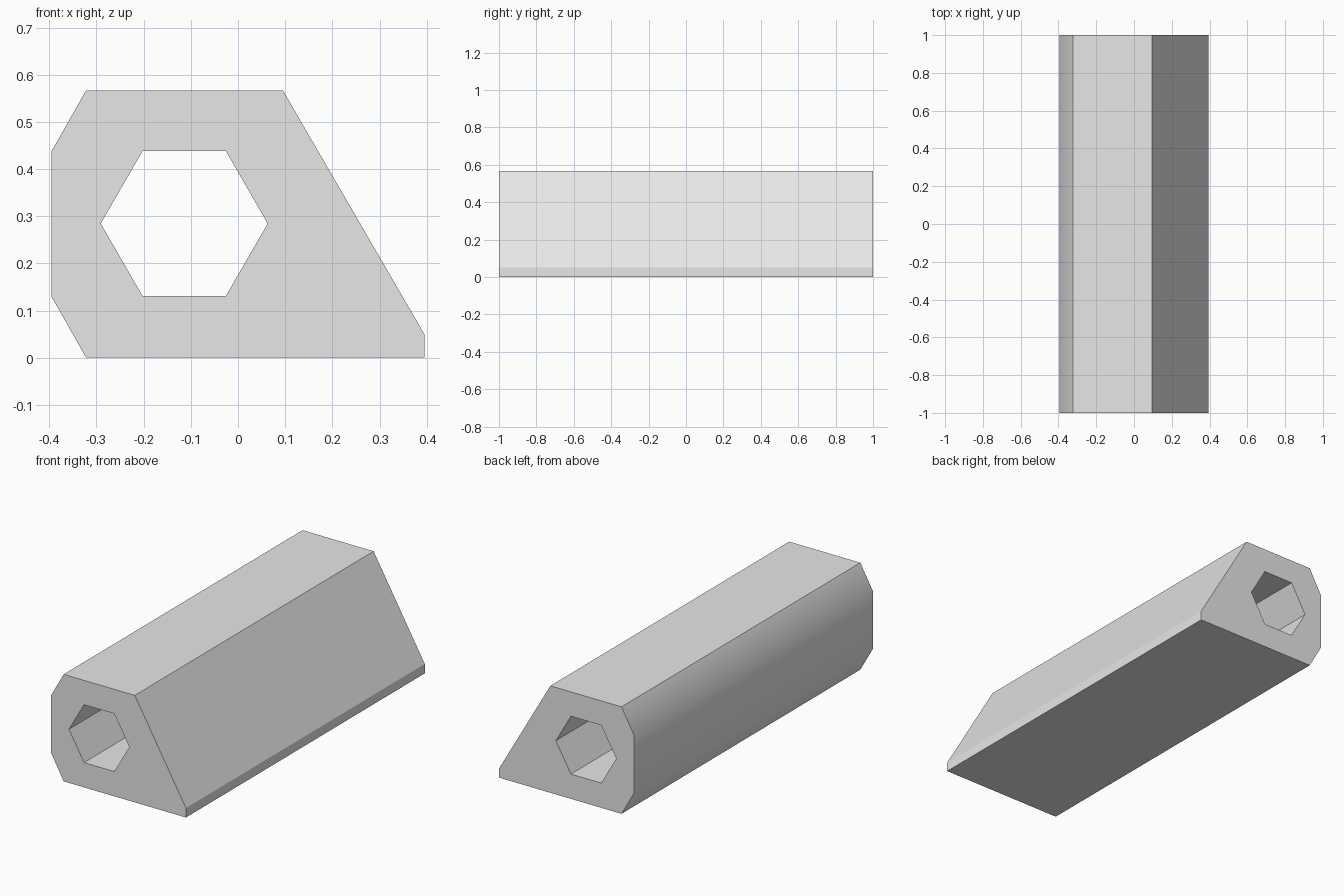
import bpy, bmesh
from math import cos, sin, pi, radians
from mathutils import Vector

cube = bpy.data.objects.get("Cube")
if cube:
    bpy.data.objects.remove(cube, do_unlink=True)

# Single light grey material
grey = bpy.data.materials.new("light grey")
grey.use_nodes = True
colour = (0.8, 0.8, 0.8, 1)
grey.diffuse_color = colour
grey.node_tree.nodes["Principled BSDF"].inputs["Base Color"].default_value = colour

# Cross-section: chamfered block with a sloping side, and a hexagonal bore
outline = [(-0.322, 0), (0.395, 0), (0.395, 0.05), (0.095, 0.567),
           (-0.322, 0.567), (-0.395, 0.438), (-0.395, 0.129)]
bore = [(-0.114 + 0.177 * cos(i * pi / 3), 0.2845 + 0.177 * sin(i * pi / 3))
        for i in range(6)]


def add_loop(bm, points):
    verts = [bm.verts.new((x, -1, z)) for x, z in points]
    return [bm.edges.new((a, b)) for a, b in zip(verts, verts[1:] + verts[:1])]


# Fill the front profile around the bore, then extrude it to the back
bm = bmesh.new()
edges = add_loop(bm, outline) + add_loop(bm, bore)
bmesh.ops.triangle_fill(bm, use_beauty=True, edges=edges, normal=Vector((0, -1, 0)))
extruded = bmesh.ops.extrude_face_region(bm, geom=bm.faces[:], use_keep_orig=True)
back = [g for g in extruded["geom"] if isinstance(g, bmesh.types.BMVert)]
bmesh.ops.translate(bm, vec=(0, 2, 0), verts=back)
bmesh.ops.recalc_face_normals(bm, faces=bm.faces[:])

mesh = bpy.data.meshes.new("hollow_bar")
bm.to_mesh(mesh)
bm.free()
mesh.materials.append(grey)
bar = bpy.data.objects.new("hollow_bar", mesh)
bpy.context.collection.objects.link(bar)

# Round only the shading of the gentle chamfered side
bpy.ops.object.select_all(action="DESELECT")
bar.select_set(True)
bpy.context.view_layer.objects.active = bar
bpy.ops.object.shade_smooth_by_angle(angle=radians(30))
